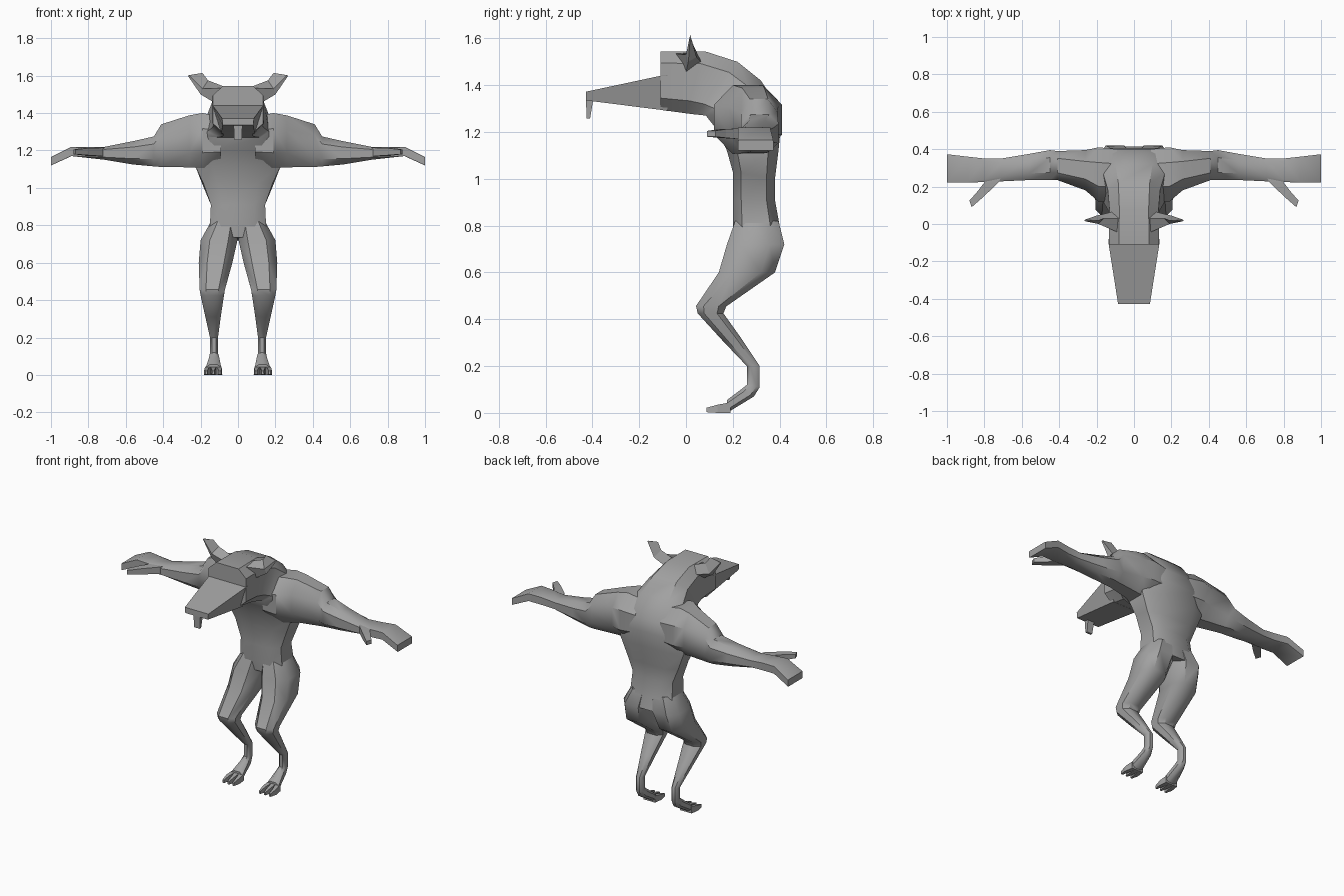
import bpy, bmesh
from mathutils import Vector as V

fur = bpy.data.materials.new("grey_fur")
fur.diffuse_color = (0.36, 0.36, 0.36, 1)


def ring(o, u, v, c):
    """Eight-sided section: a parallelogram with corners cut by the fraction c."""
    o, u, v = V(o), V(u), V(v)
    st = [(c, 0), (1-c, 0), (1, c), (1, 1-c), (1-c, 1), (c, 1), (0, 1-c), (0, c)]
    return [o + u*s + v*t for s, t in st]


def upright(x0, x1, front, back, c=0.28):
    """Section spanning x0..x1 between a front and a back (y, z) point."""
    return ring((x0, *front), (x1-x0, 0, 0), (0, back[0]-front[0], back[1]-front[1]), c)


def sideways(x, y0, y1, z0, z1, c):
    """Section across an arm at a given x."""
    return ring((x, y0, z0), (0, y1-y0, 0), (0, 0, z1-z0), c)


def loft(name, rings, mirror=False, smooth=40):
    bm = bmesh.new()
    loops = [[bm.verts.new(p) for p in r] for r in rings]
    n = len(loops[0])
    for a, b in zip(loops, loops[1:]):
        for i in range(n):
            j = (i+1) % n
            bm.faces.new((a[i], a[j], b[j], b[i]))
    bm.faces.new(loops[0])
    bm.faces.new(loops[-1])
    bmesh.ops.remove_doubles(bm, verts=bm.verts, dist=0.0005)
    bmesh.ops.recalc_face_normals(bm, faces=bm.faces)
    me = bpy.data.meshes.new(name)
    bm.to_mesh(me)
    bm.free()
    me.materials.append(fur)
    ob = bpy.data.objects.new(name, me)
    bpy.context.collection.objects.link(ob)
    if mirror:
        m = ob.modifiers.new("mirror", 'MIRROR')
        m.use_mirror_merge = False
    bpy.ops.object.select_all(action='DESELECT')
    ob.select_set(True)
    bpy.context.view_layer.objects.active = ob
    if smooth:
        bpy.ops.object.shade_smooth_by_angle(angle=smooth*3.14159/180)
    return ob


# Torso, bending forward through the neck into the skull
trunk = [(0.17, (.21, .735), (.415, .72)), (0.15, (.20, .80), (.40, .80)),
         (0.145, (.20, .91), (.38, .91)), (0.185, (.20, 1.03), (.38, 1.0)),
         (0.23, (.175, 1.12), (.395, 1.12)), (0.215, (.14, 1.20), (.405, 1.22)),
         (0.20, (.085, 1.27), (.40, 1.30)), (0.165, (.07, 1.272), (.32, 1.42)),
         (0.14, (.04, 1.275), (.22, 1.50)), (0.13, (0, 1.28), (.08, 1.545)),
         (0.135, (-.11, 1.295), (-.11, 1.545))]
loft("torso_and_head", [upright(-w, w, f, b, 0.2) for w, f, b in trunk])


def slab(y, z0, z1, w0, w1):
    return [(-w0, y, z0), (w0, y, z0), (w1, y, z1), (-w1, y, z1)]


# Flat tapering muzzle and the single front tooth
loft("muzzle", [slab(-.08, 1.29, 1.443, .09, .135), slab(-.11, 1.295, 1.44, .09, .135),
                slab(-.428, 1.335, 1.372, .082, .085)], smooth=0)
loft("front_tooth", [
    [(-.024, -.428, 1.345), (.024, -.428, 1.345), (.024, -.395, 1.345), (-.024, -.395, 1.345)],
    [(-.02, -.424, 1.257), (.02, -.424, 1.257), (.02, -.41, 1.257), (-.02, -.41, 1.257)]],
    smooth=0)

# Ears
loft("ear", [
    [(.085, -.045, 1.535), (.125, .0, 1.455), (.115, .065, 1.50), (.07, .03, 1.54)],
    [(.19, .0, 1.53), (.20, .01, 1.50), (.20, .045, 1.52), (.16, .03, 1.575)],
    [(.262, .015, 1.602), (.267, .018, 1.598), (.265, .022, 1.602), (.19, .018, 1.615)]],
    mirror=True, smooth=0)

# Arms, from broad shoulder to flat drooping hand
arm = [(.09, .12, .40, 1.12, 1.38, .28), (.19, .12, .41, 1.105, 1.40, .28),
       (.26, .18, .395, 1.11, 1.388, .28), (.41, .235, .39, 1.112, 1.34, .25),
       (.45, .235, .395, 1.115, 1.275, .25), (.56, .235, .375, 1.125, 1.25, .25),
       (.71, .228, .35, 1.15, 1.22, .2), (.80, .224, .35, 1.16, 1.22, .1),
       (.89, .222, .36, 1.17, 1.22, .03), (1.0, .222, .373, 1.12, 1.165, .03)]
loft("arm", [sideways(*a) for a in arm], mirror=True)


def flat(x0, y0, x1, y1, z0, z1):
    return [(x0, y0, z0), (x1, y1, z0), (x1, y1, z1), (x0, y0, z1)]


# Thumbs
loft("thumb", [flat(.71, .25, .81, .25, 1.165, 1.215), flat(.725, .222, .80, .222, 1.17, 1.215),
               flat(.805, .145, .84, .17, 1.175, 1.212), flat(.868, .09, .88, .125, 1.18, 1.205)],
     mirror=True, smooth=0)

# Legs with backward hocks
leg = [(.0, .145, (.21, .82), (.395, .82)), (.003, .20, (.175, .72), (.42, .72)),
       (.03, .21, (.14, .60), (.38, .60)), (.07, .205, (.043, .457), (.172, .455)),
       (.075, .20, (.05, .425), (.16, .425)), (.092, .175, (.155, .31), (.235, .32)),
       (.107, .15, (.26, .20), (.315, .20)), (.107, .15, (.26, .12), (.315, .11)),
       (.10, .155, (.235, .10), (.29, .07)), (.09, .172, (.175, .055), (.175, .0))]
loft("leg", [upright(*r, c=0.25) for r in leg], mirror=True)

# Three pointed toes per foot
for label, x, tip in (("inner_toe", .105, .097), ("middle_toe", .132, .132), ("outer_toe", .158, .169)):
    loft(label, [[(x-.015, .19, 0), (x+.015, .19, 0), (x+.015, .19, .045), (x-.015, .19, .045)],
                 [(tip-.013, .135, 0), (tip+.013, .135, 0), (tip+.011, .135, .035), (tip-.011, .135, .035)],
                 [(tip-.006, .088, .003), (tip+.006, .088, .003), (tip+.005, .088, .022), (tip-.005, .088, .022)]],
         mirror=True, smooth=0)
